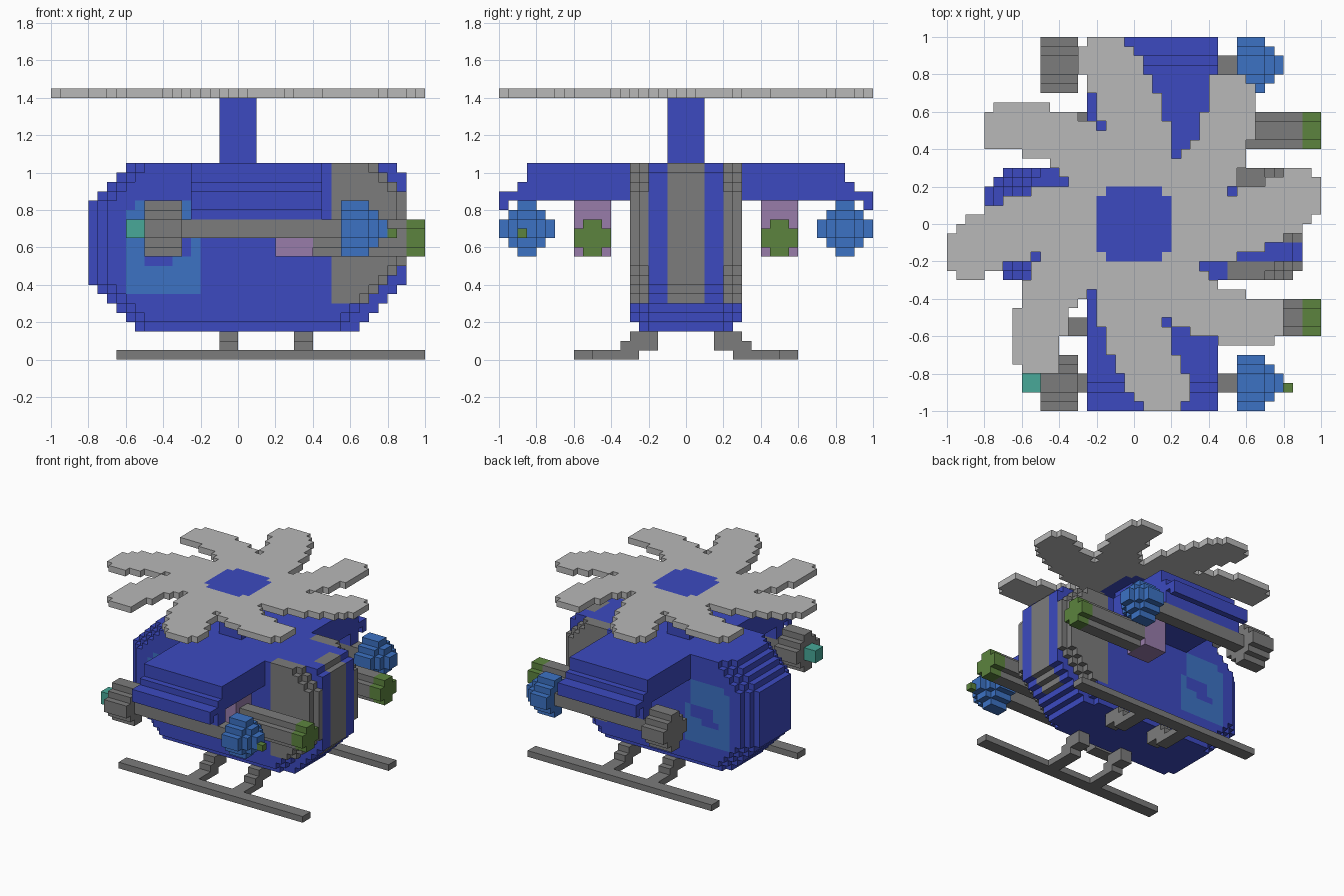
import bpy, bmesh
from mathutils import Vector

CELL = 0.05  # every part is cut from blocks of this size

if "Cube" in bpy.data.objects:
    bpy.data.objects.remove(bpy.data.objects["Cube"], do_unlink=True)


def material(name, hex_colour):
    def linear(c):
        return c / 12.92 if c <= 0.04045 else ((c + 0.055) / 1.055) ** 2.4
    rgb = [linear(int(hex_colour[i:i + 2], 16) / 255) for i in (0, 2, 4)]
    mat = bpy.data.materials.new(name)
    mat.use_nodes = True
    mat.diffuse_color = (*rgb, 1)
    mat.node_tree.nodes["Principled BSDF"].inputs["Base Color"].default_value = (*rgb, 1)
    return mat


BLUE, GREY, LIGHT, SKY, GREEN, TEAL, MAUVE = range(7)
MATERIALS = [material("royal blue", "3c4ac0"), material("mid grey", "7c7c7c"),
             material("light grey", "b8b8b8"), material("sky blue", "3c72c4"),
             material("leaf green", "5c843e"), material("teal", "48a898"),
             material("mauve", "987caa")]


def block_part(name, cells):
    """Mesh the outer skin of a dictionary {(x, y, z): colour}."""
    bm = bmesh.new()
    verts = {}

    def corner(p):
        key = tuple(p)
        if key not in verts:
            verts[key] = bm.verts.new(Vector(key) * CELL)
        return verts[key]

    for cell, colour in cells.items():
        for axis in range(3):
            for side in (0, 1):
                neighbour = list(cell)
                neighbour[axis] += 2 * side - 1
                if tuple(neighbour) in cells:
                    continue
                u, v = (axis + 1) % 3, (axis + 2) % 3
                ring = []
                for du, dv in ((0, 0), (1, 0), (1, 1), (0, 1)):
                    p = list(cell)
                    p[axis] += side
                    p[u] += du
                    p[v] += dv
                    ring.append(corner(p))
                face = bm.faces.new(ring if side else ring[::-1])
                face.material_index = colour
    bmesh.ops.dissolve_limit(bm, angle_limit=0.01, verts=bm.verts[:],
                             edges=bm.edges[:], delimit={'MATERIAL'})
    mesh = bpy.data.meshes.new(name)
    for mat in MATERIALS:
        mesh.materials.append(mat)
    bm.to_mesh(mesh)
    bm.free()
    obj = bpy.data.objects.new(name, mesh)
    bpy.context.collection.objects.link(obj)
    return obj


def box(x, y, z, colour):
    return {(i, j, k): colour for i in range(*x) for j in range(*y) for k in range(*z)}


def rod(x, cy, cz, r, colour):
    """Round bar along x, with a stepped disc as its section."""
    limit = (r - 0.5) ** 2 + 0.3
    return {c: colour for c in box(x, (cy - r, cy + r), (cz - r, cz + r), colour)
            if (c[1] + 0.5 - cy) ** 2 + (c[2] + 0.5 - cz) ** 2 <= limit}


def mirror(cells):
    return {(x, -1 - y, z): c for (x, y, z), c in cells.items()}


# Cabin: rounded stepped hull with windows and grey tail panels
def hull_colour(x, a, z):
    if a >= 4 and x >= 10 and z >= 6:
        return GREY
    if a < 2 and x >= 15 and z >= 5:
        return GREY
    if a == 5 and -12 <= x < (-4 if z < 13 else -5) and 7 <= z < 17:
        badge = (z == 10 and -10 <= x < -7) or (z in (11, 12) and -9 <= x < -5)
        cut_corner = x == -12 and z == 16
        return BLUE if badge or cut_corner else SKY
    return BLUE


hull = {}
for (x, y, z) in box((-16, 18), (-6, 6), (3, 21), BLUE):
    a = y if y >= 0 else -1 - y
    nose = -16 + max(0, 8 - z, z - 16) + max(0, a - 3)
    tail = 18 - max(0, 8 - z, z - 19)
    if a >= 4:
        tail = min(tail, 18 - max(0, 10 - z, z - 17)) - (a - 4)
    if nose <= x < tail and not (a == 5 and z == 3):
        hull[x, y, z] = hull_colour(x, a, z)
block_part("cabin", hull)

# Mast
block_part("mast", box((-2, 2), (-2, 2), (21, 28), BLUE))

# Rotor: one straight and one diagonal blade as row spans, turned four times
STRAIGHT = [(-5, -1), (-6, 0), (-6, 1), (-6, 1), (-5, 2), (-5, 2), (-4, 3),
            (-4, 3), (-4, 3), (-3, 4), (-3, 4), (-3, 4), (-3, 4), (-3, 4)]
DIAGONAL = [(8, 12), (8, 13), (8, 13), (8, 13), (7, 13), (7, 13), (7, 13),
            (6, 12), (5, 12), (4, 12), (4, 11), (4, 11), (4, 10)]
rotor = box((-6, 6), (-6, 6), (28, 29), LIGHT)
for top, spans in ((19, STRAIGHT), (15, DIAGONAL)):
    for row, span in enumerate(spans):
        for x in range(*span):
            p = (x, top - row)
            for turn in range(4):
                rotor[p[0], p[1], 28] = LIGHT
                p = (p[1], -1 - p[0])
for (x, y, z) in box((-4, 4), (-4, 4), (28, 29), BLUE):
    if abs(x + 0.5) + abs(y + 0.5) < 7:
        rotor[x, y, z] = BLUE
block_part("rotor", rotor)

# Parts found on both sides
for side in ("left", "right"):
    flip = mirror if side == "right" else dict

    # Stub wing stepping down at its tip
    wing = {}
    for height, reach in ((20, 17), (19, 17), (18, 18), (17, 19), (16, 20)):
        lower = 17 if height > 16 else 19
        start = 6 if lower == 17 else 19
        wing.update(box((-5, 9), (start, reach), (height, height + 1), BLUE))
    wing.update(box((-5, 9), (19, 20), (17, 18), BLUE))
    wing.update(box((-5, 9), (16, 18), (15, 17), BLUE))
    block_part(side + "_wing", flip(wing))

    # Engine pod: drum, shaft and rounded end
    pod = rod((-10, -6), 17, 14, 3, GREY)
    pod.update(box((-6, 11), (16, 18), (13, 15), GREY))
    pod.update(rod((11, 14), 17, 14, 3, SKY))
    pod.update(rod((14, 15), 17, 14, 2, SKY))
    pod.update(rod((15, 16), 17, 14, 1, SKY))
    if side == "right":
        pod.update(box((-12, -10), (16, 18), (13, 15), TEAL))
        pod.update(box((16, 17), (17, 18), (13, 14), GREEN))
    block_part(side + "_engine_pod", flip(pod))

    # Launch tube hung from the wing
    tube = box((4, 8), (8, 12), (11, 17), MAUVE)
    tube.update(rod((8, 18), 10, 13, 2, GREY))
    tube.update(rod((18, 20), 10, 13, 2, GREEN))
    block_part(side + "_tube", flip(tube))

    # Landing skid with two stepped legs
    skid = box((-13, 20), (10, 12), (0, 1), GREY)
    for x in (-2, 6):
        skid.update(box((x, x + 2), (5, 10), (0, 1), GREY))
        skid.update(box((x, x + 2), (5, 7), (1, 2), GREY))
        skid.update(box((x, x + 2), (3, 6), (1, 3), GREY))
    block_part(side + "_skid", flip(skid))
